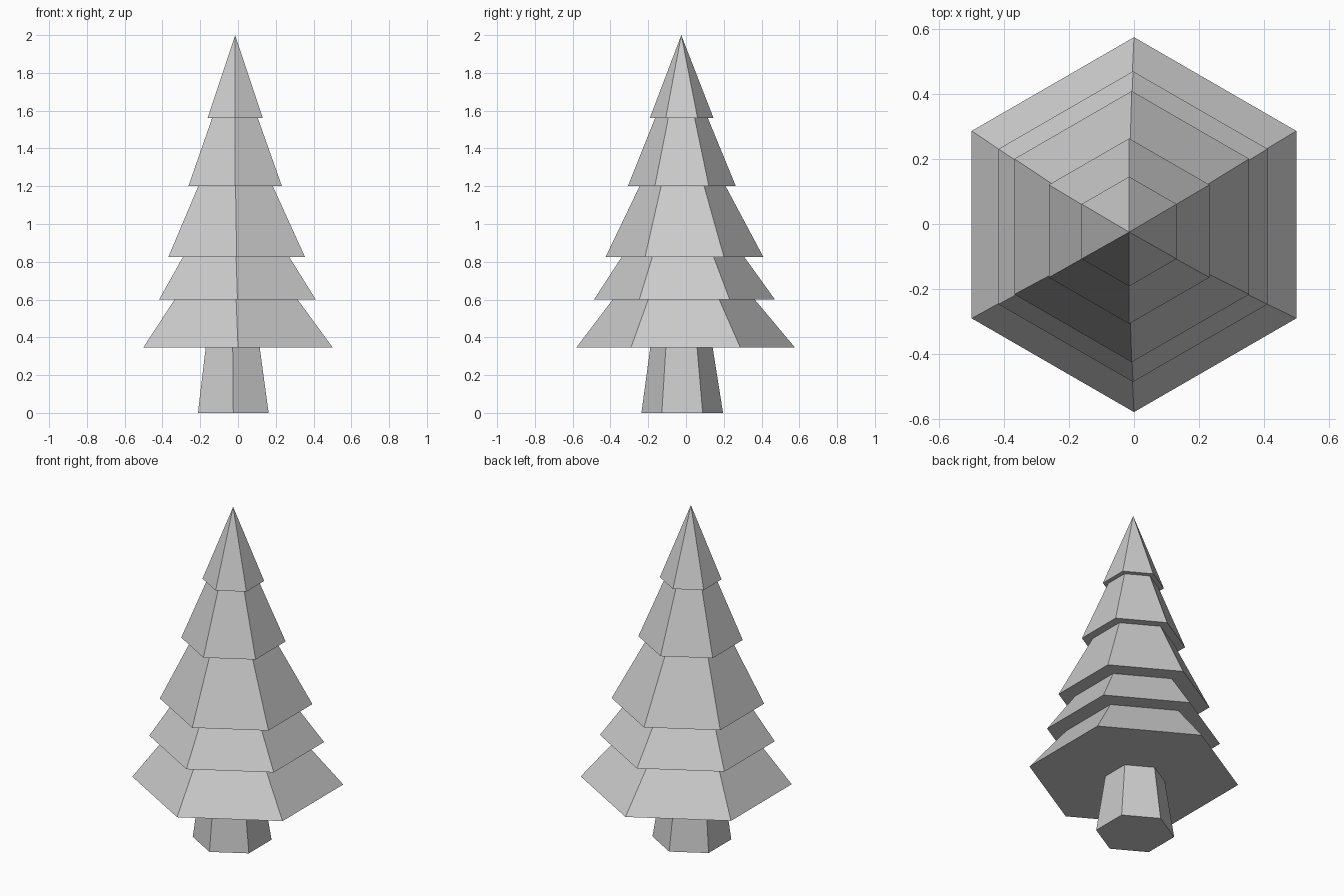
import bpy, bmesh
from math import cos, sin, pi

if "Cube" in bpy.data.objects:
    bpy.data.objects.remove(bpy.data.objects["Cube"])


def loft(name, rings, apex=None):
    """Hexagonal loft; each ring is (z, radius, centre x, centre y)."""
    bm = bmesh.new()
    loops = []
    for z, r, cx, cy in rings:
        loops.append([bm.verts.new((cx + r * cos(pi / 2 + i * pi / 3),
                                    cy + r * sin(pi / 2 + i * pi / 3), z))
                      for i in range(6)])
    for a, b in zip(loops, loops[1:]):
        for i in range(6):
            j = (i + 1) % 6
            bm.faces.new((a[i], a[j], b[j], b[i]))
    bm.faces.new(loops[0][::-1])
    if apex:
        tip = bm.verts.new(apex)
        for i in range(6):
            bm.faces.new((loops[-1][i], loops[-1][(i + 1) % 6], tip))
    else:
        bm.faces.new(loops[-1])
    bmesh.ops.recalc_face_normals(bm, faces=bm.faces)
    mesh = bpy.data.meshes.new(name)
    bm.to_mesh(mesh)
    bm.free()
    obj = bpy.data.objects.new(name, mesh)
    bpy.context.collection.objects.link(obj)
    return obj


# Tapered trunk
loft("trunk", [(0, 0.216, -0.025, -0.02), (0.347, 0.165, -0.028, -0.024)])

# Foliage: stacked skirts, each stepping out from the narrow top of the one below
loft("foliage", [
    (0.347, 0.578, 0.0, -0.002), (0.60, 0.376, -0.01, -0.012),
    (0.60, 0.479, -0.003, -0.008), (0.825, 0.325, -0.01, -0.016),
    (0.825, 0.418, -0.007, -0.008), (1.20, 0.228, -0.013, -0.018),
    (1.20, 0.286, -0.015, -0.022), (1.56, 0.140, -0.016, -0.024),
    (1.56, 0.169, -0.015, -0.023),
], apex=(-0.015, -0.025, 2.0))
